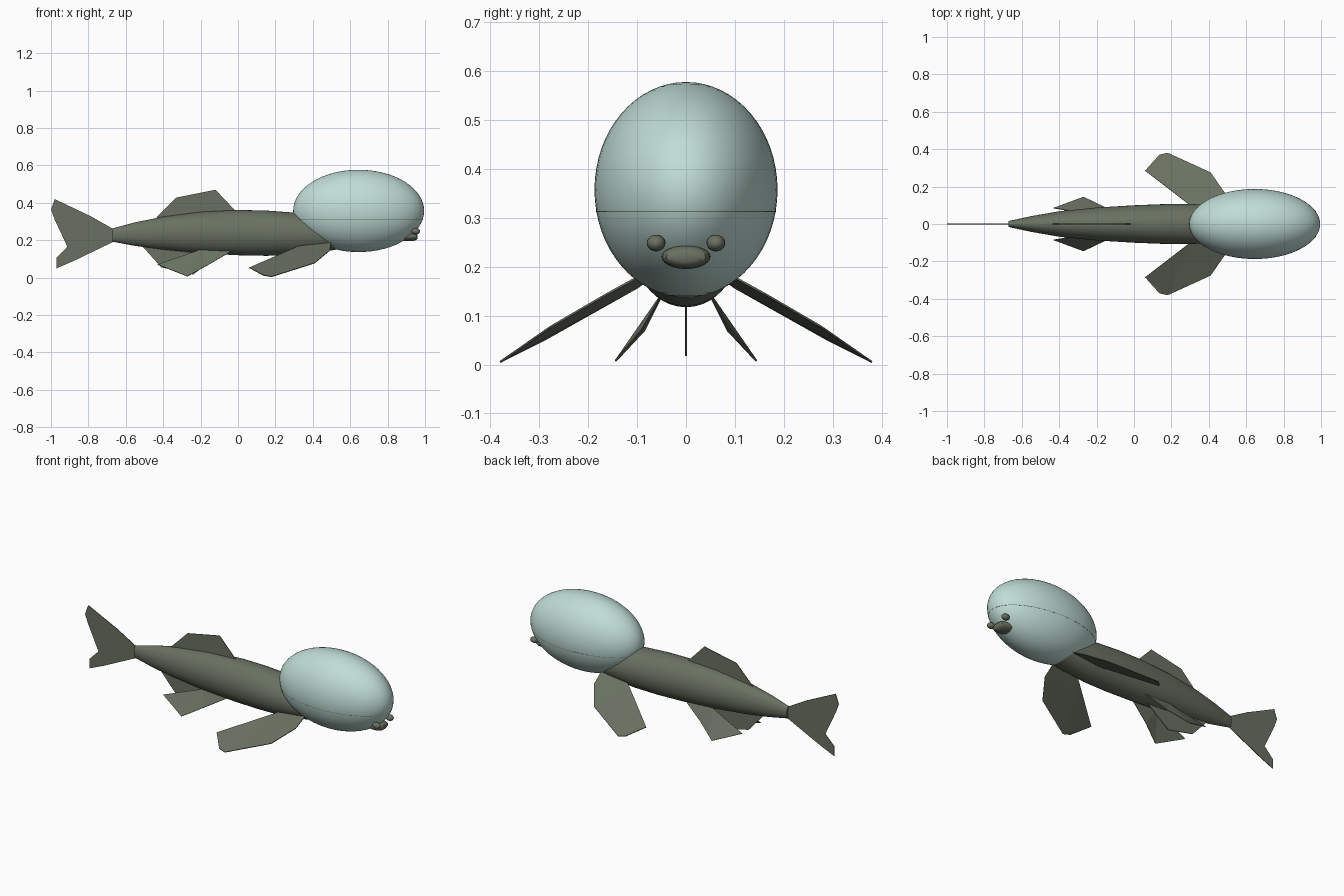
import bpy, bmesh, math
from mathutils import Vector

cube = bpy.data.objects.get("Cube")
if cube:
    bpy.data.objects.remove(cube, do_unlink=True)


def material(name, rgb):
    m = bpy.data.materials.new(name)
    m.use_nodes = True
    m.diffuse_color = (*rgb, 1)
    bsdf = m.node_tree.nodes["Principled BSDF"]
    bsdf.inputs["Base Color"].default_value = (*rgb, 1)
    bsdf.inputs["Roughness"].default_value = 0.7
    return m


OLIVE = material("olive skin", (0.14, 0.165, 0.12))
PALE = material("pale blue dome", (0.53, 0.72, 0.67))


def add_object(name, bm, mat, smooth=True):
    bmesh.ops.recalc_face_normals(bm, faces=bm.faces)
    mesh = bpy.data.meshes.new(name)
    bm.to_mesh(mesh)
    bm.free()
    mesh.materials.append(mat)
    ob = bpy.data.objects.new(name, mesh)
    bpy.context.collection.objects.link(ob)
    if smooth:
        bpy.ops.object.select_all(action='DESELECT')
        ob.select_set(True)
        bpy.context.view_layer.objects.active = ob
        bpy.ops.object.shade_smooth_by_angle(angle=math.radians(40))
    return ob


def ellipsoid(name, centre, radii, mat, segments=32):
    bm = bmesh.new()
    bmesh.ops.create_uvsphere(bm, u_segments=segments, v_segments=segments // 2, radius=1)
    bmesh.ops.scale(bm, vec=radii, verts=bm.verts)
    bmesh.ops.translate(bm, vec=centre, verts=bm.verts)
    return add_object(name, bm, mat)


def loft(name, sections, mat, sides=40):
    """Skin ellipses given as (x, centre z, half width, half height)."""
    bm = bmesh.new()
    rings = []
    for x, z, w, h in sections:
        rings.append([bm.verts.new((x, w * math.cos(a), z + h * math.sin(a)))
                      for a in (math.tau * i / sides for i in range(sides))])
    for a, b in zip(rings, rings[1:]):
        for i in range(sides):
            j = (i + 1) % sides
            bm.faces.new((a[i], a[j], b[j], b[i]))
    bm.faces.new(rings[0])
    bm.faces.new(rings[-1])
    return add_object(name, bm, mat)


def fin(name, outline, side=1):
    """Thin blade from an outline; side -1 mirrors it to the right."""
    bm = bmesh.new()
    bm.faces.new([bm.verts.new((x, side * y, z)) for x, y, z in outline])
    bmesh.ops.triangulate(bm, faces=bm.faces)
    ob = add_object(name, bm, OLIVE, smooth=False)
    mod = ob.modifiers.new("thickness", 'SOLIDIFY')
    mod.thickness = 0.004
    mod.offset = 0
    return ob


def flat(points):
    return [(x, 0, z) for x, z in points]


# Body, tapering to the tail and hidden inside the dome at the front
loft("body", [
    (-0.67, 0.228, 0.016, 0.036), (-0.55, 0.233, 0.042, 0.063),
    (-0.4, 0.238, 0.068, 0.088), (-0.2, 0.241, 0.088, 0.111),
    (0.0, 0.241, 0.1, 0.121), (0.15, 0.238, 0.106, 0.121),
    (0.3, 0.234, 0.107, 0.114), (0.45, 0.229, 0.1, 0.092),
    (0.6, 0.228, 0.085, 0.065), (0.75, 0.224, 0.065, 0.04)], OLIVE)

# Head dome with its fine seam
ellipsoid("head_dome", (0.645, 0, 0.357), (0.35, 0.187, 0.22), PALE, 64)
seam_z = 0.312
k = math.sqrt(1 - ((0.357 - seam_z) / 0.22) ** 2)
loft("dome_seam", [(0, 0, 0.187 * k + 0.0005, 0.35 * k + 0.0005),
                   (0.002, 0, 0.187 * k + 0.0005, 0.35 * k + 0.0005)], OLIVE, 64)
seam = bpy.data.objects["dome_seam"]
seam.rotation_euler = (0, -math.pi / 2, 0)
seam.location = (0.645, 0, seam_z)

# Mouth and eyes
loft("mouth", [(0.85, 0.22, 0.045, 0.02), (0.91, 0.22, 0.05, 0.025),
               (0.94, 0.22, 0.048, 0.023), (0.955, 0.22, 0.04, 0.017),
               (0.96, 0.22, 0.025, 0.01)], OLIVE, 24)
for side, label in ((1, "left"), (-1, "right")):
    ellipsoid(label + "_eye", (0.95, side * 0.061, 0.248), (0.024, 0.019, 0.017), OLIVE, 20)

    # Paired fins
    fin(label + "_pectoral_fin", [
        (0.50, 0.06, 0.2), (0.36, 0.06, 0.185), (0.30, 0.1, 0.157),
        (0.06, 0.285, 0.053), (0.136, 0.37, 0.012), (0.18, 0.38, 0.005),
        (0.41, 0.275, 0.078), (0.49, 0.16, 0.145)], side)
    fin(label + "_pelvic_fin", [
        (-0.02, 0.045, 0.15), (-0.2, 0.045, 0.15), (-0.43, 0.085, 0.07),
        (-0.27, 0.144, 0.007), (-0.157, 0.09, 0.07)], side)

# Fins on the centre line
fin("tail_fin", flat([
    (-0.65, 0.25), (-0.67, 0.262), (-0.79, 0.33), (-0.98, 0.42), (-1.0, 0.364),
    (-0.98, 0.31), (-0.845, 0.235), (-0.97, 0.107), (-0.97, 0.05),
    (-0.877, 0.09), (-0.67, 0.19), (-0.65, 0.2)]))
fin("dorsal_fin", flat([
    (-0.45, 0.29), (-0.433, 0.325), (-0.33, 0.428), (-0.12, 0.47),
    (-0.016, 0.36), (-0.02, 0.32)]))
fin("anal_fin", flat([
    (-0.5, 0.19), (-0.51, 0.166), (-0.41, 0.055), (-0.24, 0.017),
    (-0.09, 0.13), (-0.1, 0.16)]))
